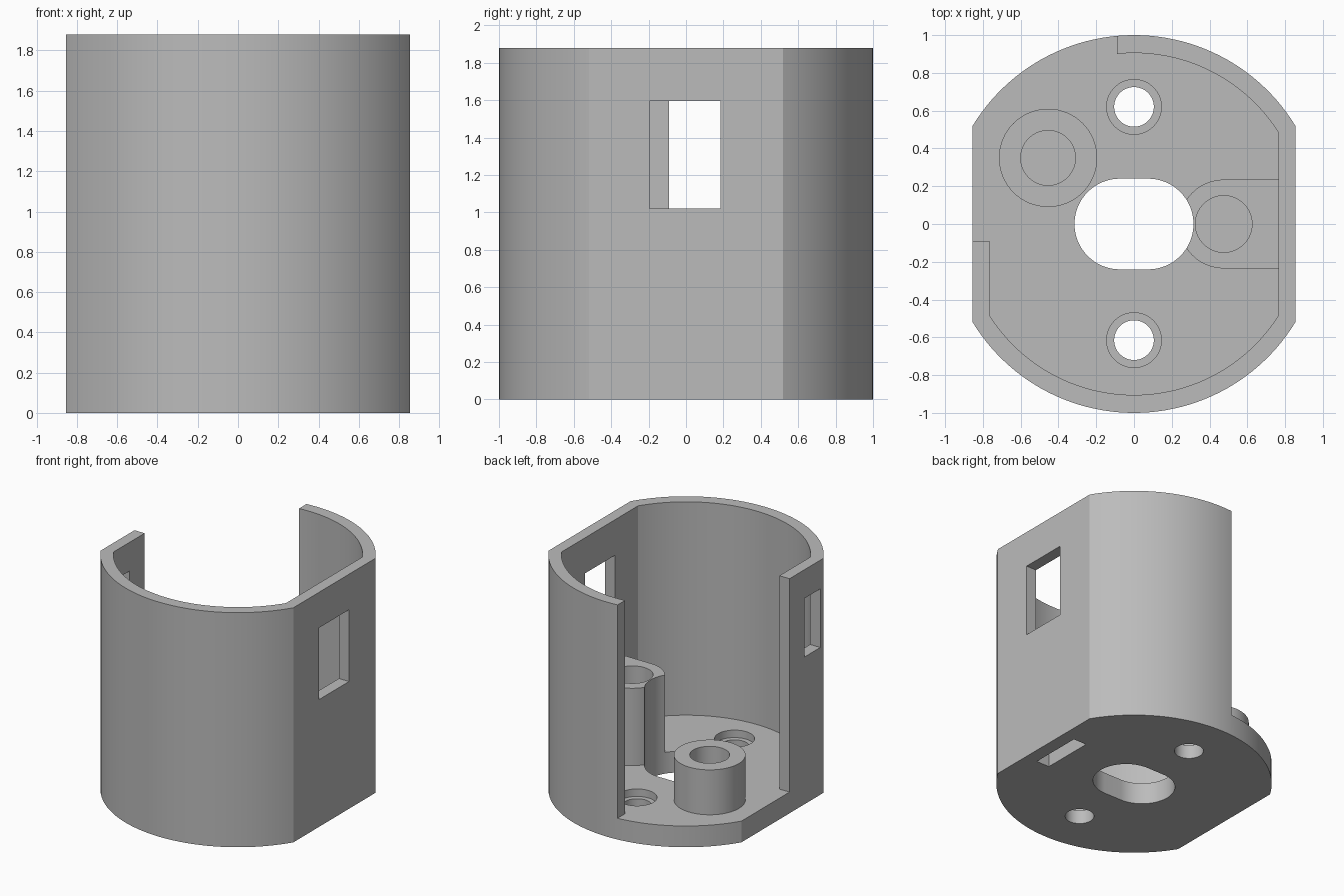
import bpy, bmesh
from math import acos, cos, sin, pi, radians

if "Cube" in bpy.data.objects:
    bpy.data.objects.remove(bpy.data.objects["Cube"])

HEIGHT, FLOOR = 1.88, 0.17
GAP = -0.09            # the wall is open where x < GAP and y > GAP

grey = bpy.data.materials.new("plain_grey")
grey.use_nodes = True
grey.diffuse_color = (0.5, 0.5, 0.5, 1)
grey.node_tree.nodes["Principled BSDF"].inputs["Base Color"].default_value = (0.5, 0.5, 0.5, 1)


def arc(r, start, end, cx=0, cy=0, n=48):
    return [(cx + r * cos(start + (end - start) * i / n),
             cy + r * sin(start + (end - start) * i / n)) for i in range(n + 1)]


def prism(name, profile, z0, z1):
    """Extrude a closed profile between two heights."""
    bm = bmesh.new()
    face = bm.faces.new([bm.verts.new((x, y, z0)) for x, y in profile])
    top = bmesh.ops.extrude_face_region(bm, geom=[face])["geom"]
    bmesh.ops.translate(bm, vec=(0, 0, z1 - z0),
                        verts=[v for v in top if isinstance(v, bmesh.types.BMVert)])
    bmesh.ops.recalc_face_normals(bm, faces=bm.faces)
    mesh = bpy.data.meshes.new(name)
    bm.to_mesh(mesh)
    bm.free()
    mesh.materials.append(grey)
    ob = bpy.data.objects.new(name, mesh)
    bpy.context.collection.objects.link(ob)
    return ob


def cylinder(name, x, y, r, z0, z1):
    return prism(name, arc(r, 0, 2 * pi, x, y, 64)[:-1], z0, z1)


def box(name, x0, x1, y0, y1, z0, z1):
    return prism(name, [(x0, y0), (x1, y0), (x1, y1), (x0, y1)], z0, z1)


def combine(target, tool, operation="DIFFERENCE"):
    """Apply a boolean and discard the tool."""
    bpy.context.view_layer.objects.active = target
    mod = target.modifiers.new("boolean", "BOOLEAN")
    mod.operation, mod.solver, mod.object = operation, "EXACT", tool
    bpy.ops.object.modifier_apply(modifier=mod.name)
    bpy.data.objects.remove(tool)


# Round body with two flat sides
a = acos(0.855)
body = prism("housing", arc(1, a, pi - a) + arc(1, pi + a, 2 * pi - a), 0, HEIGHT)

# Cavity, opening out through the back corner
r, flat = 0.905, 0.765
a = acos(flat / r)
cavity = arc(r, acos(GAP / r), a) + arc(r, -a, a - pi) + [(-flat, GAP), (-2, GAP), (-2, 2), (GAP, 2)]
combine(body, prism("cavity", cavity, FLOOR, 2.5))

# Posts standing on the floor
combine(body, cylinder("short_post", -0.455, 0.35, 0.26, 0.1, 0.53), "UNION")
tall = arc(0.235, pi / 2, 3 * pi / 2, 0.475) + [(0.81, -0.235), (0.81, 0.235)]
combine(body, prism("tall_post", tall, 0.1, 0.79), "UNION")

# Blind holes in the posts
combine(body, cylinder("short_post_hole", -0.455, 0.35, 0.145, FLOOR, 1))
combine(body, cylinder("tall_post_hole", 0.475, 0, 0.15, FLOOR, 1))

# Central slot, which also trims the tall post
slot = arc(0.24, -pi / 2, pi / 2, 0.075) + arc(0.24, pi / 2, 3 * pi / 2, -0.075)
combine(body, prism("centre_slot", slot, -0.5, 1))

# Counterbored screw holes
for y in (0.62, -0.615):
    combine(body, cylinder("screw_hole", 0, y, 0.105, -0.5, 1))
    combine(body, cylinder("counterbore", 0, y, 0.145, 0.11, 1))

# Pocket under the tall post
combine(body, box("pocket", 0.635, 0.75, -0.205, 0.215, -0.5, 0.6))

# Side windows
combine(body, box("left_window", 0.7, 1.2, -0.195, 0.185, 1.02, 1.595))
combine(body, box("right_window", -1.2, -0.7, -0.48, -0.28, 1.18, 1.65))

bpy.ops.object.select_all(action="DESELECT")
body.select_set(True)
bpy.context.view_layer.objects.active = body
bpy.ops.object.shade_smooth_by_angle(angle=radians(25))
